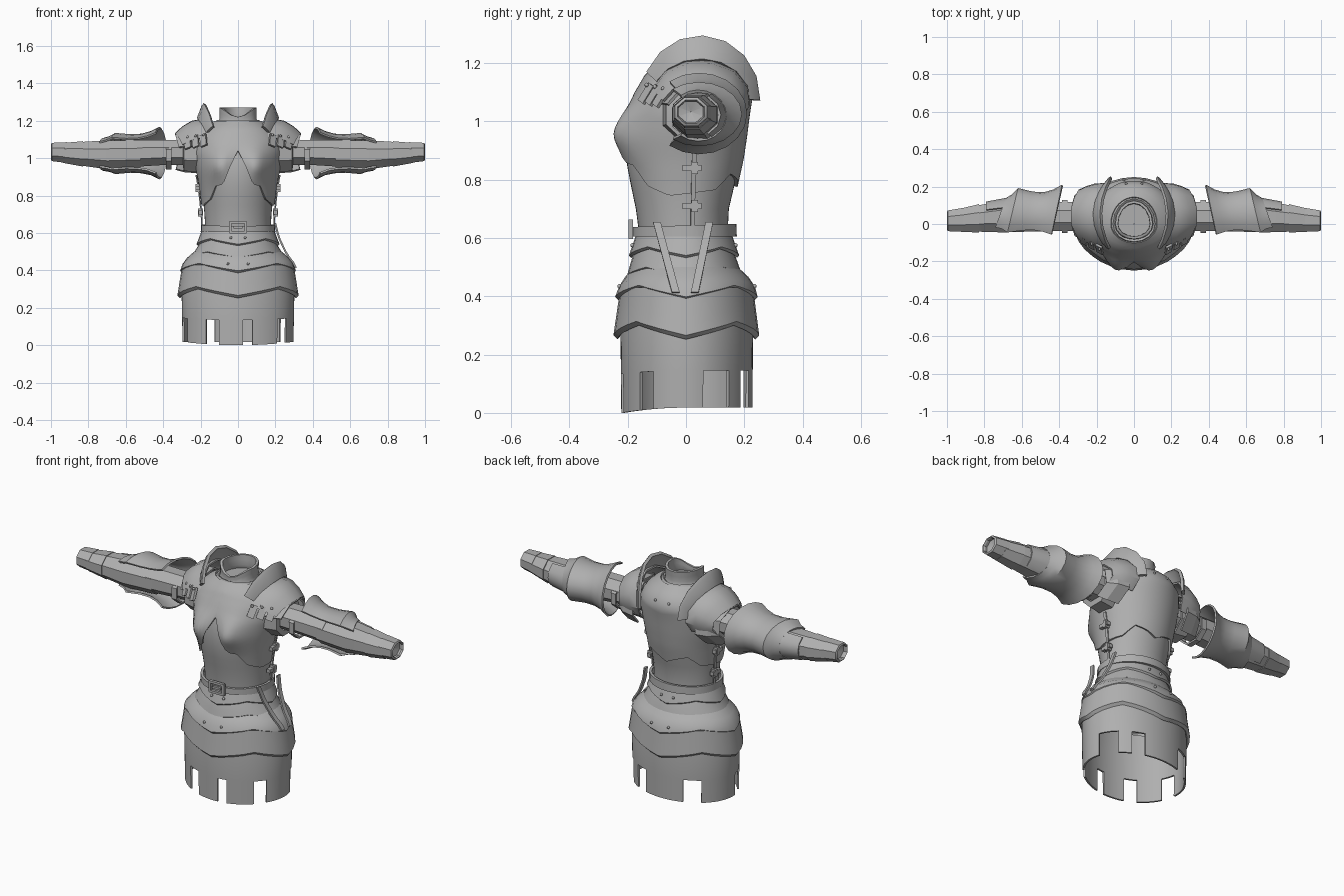
import bpy, bmesh
from math import sin, cos, acos, pi, radians, exp
from mathutils import Matrix, Vector, Euler

cube = bpy.data.objects.get("Cube")
if cube:
    bpy.data.objects.remove(cube)

steel = bpy.data.materials.new("steel_grey")
steel.use_nodes = True
steel.diffuse_color = (0.43, 0.43, 0.43, 1)
steel.node_tree.nodes["Principled BSDF"].inputs["Base Color"].default_value = (0.43, 0.43, 0.43, 1)


def finish(name, bm, angle=35):
    bmesh.ops.recalc_face_normals(bm, faces=bm.faces)
    mesh = bpy.data.meshes.new(name)
    bm.to_mesh(mesh)
    bm.free()
    mesh.shade_smooth()
    mesh.set_sharp_from_angle(angle=radians(angle))
    mesh.materials.append(steel)
    obj = bpy.data.objects.new(name, mesh)
    bpy.context.collection.objects.link(obj)
    return obj


def grid(name, rows, closed=True, thick=0.01, skip=None, angle=35):
    """Skin a list of equal-length point rows, then give the sheet thickness."""
    bm = bmesh.new()
    verts = [[bm.verts.new(p) for p in row] for row in rows]
    n = len(rows[0])
    for r in range(len(rows) - 1):
        for c in range(n if closed else n - 1):
            if skip and skip(r, c):
                continue
            d = (c + 1) % n
            bm.faces.new((verts[r][c], verts[r][d], verts[r + 1][d], verts[r + 1][c]))
    loose = [v for v in bm.verts if not v.link_faces]
    bmesh.ops.delete(bm, geom=loose, context='VERTS')
    bmesh.ops.recalc_face_normals(bm, faces=bm.faces)
    bmesh.ops.solidify(bm, geom=bm.faces[:], thickness=thick)
    return finish(name, bm, angle)


def box(name, loc, size, rot=(0, 0, 0)):
    bm = bmesh.new()
    bmesh.ops.create_cube(bm, size=1)
    bmesh.ops.scale(bm, vec=size, verts=bm.verts)
    bm.transform(Matrix.Translation(loc) @ Euler(rot).to_matrix().to_4x4())
    return finish(name, bm)


def rivet(name, loc):
    bm = bmesh.new()
    bmesh.ops.create_icosphere(bm, subdivisions=1, radius=0.008)
    bm.transform(Matrix.Translation(loc))
    return finish(name, bm, 60)


def lerp_table(table, key):
    """Piecewise linear lookup, rows are (key, values...)."""
    if key <= table[0][0]:
        return table[0][1:]
    for a, b in zip(table, table[1:]):
        if key <= b[0]:
            t = (key - a[0]) / (b[0] - a[0])
            return [u + (v - u) * t for u, v in zip(a[1:], b[1:])]
    return table[-1][1:]


def section(profile, phi, z, grow=0.0):
    """Point on a body profile (z, half width, front, back); phi 0 is front."""
    w, f, b = lerp_table(profile, z)
    depth = f if cos(phi) > 0 else b
    return Vector(((w + grow) * sin(phi), -(depth + grow) * cos(phi), z))


def shell(name, profile, lo, hi, rows=2, cols=32, grow=0.0, lip=0.0, thick=0.01, bump=None, skip=None):
    phis = [2 * pi * c / cols for c in range(cols)]
    pts = []
    if lip:
        pts.append([section(profile, p, lo(p), grow - lip) - Vector((0, 0, lip)) for p in phis])
    for r in range(rows + 1):
        t = r / rows
        pts.append([section(profile, p, lo(p) + (hi(p) - lo(p)) * t, grow) for p in phis])
    if bump:
        pts = [[bump(p) for p in row] for row in pts]
    return grid(name, pts, True, thick, skip)


def level(z):
    return lambda phi: z


def zigzag(z, amp):
    """Straight-sided wave with low points at front, back and both sides."""
    return lambda phi: z - amp * (1 - 2 * acos(max(-1, min(1, cos(4 * phi)))) / pi)


# Torso base
TORSO = [(.60, .18, .165, .148), (.70, .185, .178, .153), (.78, .193, .195, .172),
         (.87, .205, .212, .192), (.95, .222, .212, .204), (1.03, .235, .2, .214),
         (1.10, .228, .17, .226), (1.16, .185, .135, .2), (1.205, .11, .09, .13)]
shell("waist_plate", TORSO, level(.6), level(1.2), 12, 48, grow=-.006)


# Breastplate with shaped lower edge and two bust forms
EDGE = [(0, 1.04), (22, .86), (35, .85), (48, .78), (73, .745), (125, .765),
        (145, .82), (165, .80), (180, .775)]


def breast_edge(phi):
    deg = phi * 180 / pi
    return lerp_table(EDGE, min(deg, 360 - deg))[0]


def bust(p):
    if p.y < 0:
        p.y -= .05 * exp(-((abs(p.x) - .1) / .065) ** 2 - ((p.z - .96) / .08) ** 2)
    return p


shell("breastplate", TORSO, breast_edge, level(1.2), 16, 72, grow=.006, thick=.012, bump=bust)
for s in (-1, 1):
    rivet("back_rivet", section(TORSO, pi + s * .2, 1.13, .008))

# Neck collar with a notched front and a closed throat
NECK = [(1.16, .13, .105, .155), (1.195, .098, .08, .12), (1.27, .1, .082, .125)]
shell("neck_collar", NECK, level(1.16), lambda p: 1.27 - .05 * max(0, cos(p)) ** 3, 4, 16, thick=.014)
shell("collar_trim", NECK, level(1.175), level(1.205), 1, 16, grow=.014)
throat = [[section(NECK, 2 * pi * c / 24, 1.195) * k + Vector((0, 0, 1.195 * (1 - k)))
           for c in range(24)] for k in (1, .02)]
grid("throat_lining", throat, True, .006)

# Belt with buckle
BELT = [(.58, .19, .175, .165), (.65, .188, .175, .163)]
shell("belt", BELT, level(.605), lambda p: .643 - .005 * cos(p), 1, grow=.01, thick=.014)
for s in (-1, 1):
    box("buckle_side", (s * .042, -.19, .63), (.014, .016, .062))
    box("buckle_bar", (0, -.19, .63 + s * .027), (.09, .016, .013))
box("buckle_tongue", (0, -.192, .63), (.05, .012, .012))

# Overlapping hip plates and skirt
HIP1 = [(.53, .226, .199, .186), (.61, .195, .172, .158)]
HIP2 = [(.45, .262, .208, .2), (.53, .214, .186, .173), (.58, .19, .165, .15)]
HIP3 = [(.39, .312, .246, .248), (.45, .292, .224, .232), (.50, .235, .178, .178)]
HIP4 = [(.26, .325, .25, .252), (.43, .298, .225, .23)]
shell("hip_plate_top", HIP1, zigzag(.555, .015), level(.61), 2, lip=.008)
shell("hip_plate_upper", HIP2, zigzag(.485, .015), level(.57), 3, lip=.01)
shell("hip_plate_middle", HIP3, zigzag(.418, .02), level(.50), 3, lip=.014)
shell("hip_plate_lower", HIP4, zigzag(.29, .024), level(.43), 3, lip=.014)
SKIRT = [(0, .296, .222, .228), (.3, .302, .225, .23), (.4, .285, .21, .215)]
NOTCHES = [(-28, 7.5), (10, 7.5), (53, 8.5), (118, 13), (153, 9), (213, 10), (285, 8)]


def in_notch(r, c):
    mid = (c + .5) * 5
    return r == 0 and any(abs((mid - n + 180) % 360 - 180) < half for n, half in NOTCHES)


shell("skirt", SKIRT, lambda p: .018 - .018 * max(0, cos(p)) ** 2, level(.40), 3, 72, skip=in_notch)
for profile, z in ((HIP1, .575), (HIP3, .435)):
    for base in (0, pi):
        for s in (-1, 1):
            rivet("hip_rivet", section(profile, base + s * .18, z, .003))

# Two hanging straps on the left hip
HANG = [(.41, .316), (.44, .303), (.49, .264), (.58, .222), (.66, .202)]
for y_top, y_end in ((-.10, -.035), (.08, .03)):
    rows = []
    for k in range(9):
        t = k / 8
        z, y = .655 - .24 * t, y_top + (y_end - y_top) * t
        x = lerp_table(HANG, z)[0]
        rows.append([(x, y - .013, z), (x, y + .013, z)])
    grid("hip_strap", rows, False, .01)


def sleeve(name, s, rows, a0=None, a1=None, n=8, sweep=0.0, tuck=0.0, thick=.01, angle=35):
    """Tube or open arc around the arm; rows are (x, cy, cz, ry, rz)."""
    closed = a0 is None
    if closed:
        angles = [2 * pi * (k + .5) / n for k in range(n)]
    else:
        angles = [radians(a0 + (a1 - a0) * k / n) for k in range(n + 1)]
    pts = [[(s * (x + sweep * (1 - cos(a)) / 2 - tuck * cos(a) ** 2), cy + ry * cos(a), cz + rz * sin(a))
            for a in angles] for x, cy, cz, ry, rz in rows]
    return grid(name, pts, closed, thick, angle=angle)


for s in (-1, 1):
    # Arm tubes and forearm plates, closed a little inside the wrist
    sleeve("upper_arm", s, [(.2, .04, 1.03, .08, .07), (.4, .04, 1.03, .085, .072),
                            (.56, .042, 1.025, .088, .078)])
    sleeve("arm_cuff", s, [(.355, .04, 1.015, .096, .082), (.385, .04, 1.015, .096, .082)])
    sleeve("forearm_plate", s, [(.52, .042, 1.022, .088, .08), (.70, .04, 1.018, .092, .084),
                                (.85, .028, 1.024, .074, .067)])
    sleeve("wrist_plate", s, [(.83, .03, 1.023, .082, .073), (.935, .02, 1.028, .066, .058)])
    sleeve("hand_plate", s, [(.915, .022, 1.03, .069, .06), (.995, .017, 1.033, .06, .053),
                             (1.0, .017, 1.033, .05, .044)])
    sleeve("wrist_lining", s, [(.975, .017, 1.033, .055, .048), (.96, .017, 1.033, .001, .001)], thick=.004)

    # Flared elbow guard, open at the front, with a short tail plate behind
    sleeve("elbow_guard", s, [(.385, .045, 1.027, .165, .14), (.43, .045, 1.027, .14, .118),
                              (.48, .045, 1.025, .125, .106), (.54, .045, 1.025, .128, .103),
                              (.62, .045, 1.025, .147, .11), (.65, .045, 1.022, .115, .096),
                              (.685, .042, 1.02, .097, .088)], -128, 128, 14, sweep=.07)
    sleeve("elbow_tail", s, [(.66, .042, 1.02, .102, .09), (.79, .034, 1.022, .086, .076)], -60, 60, 4)

    # Shoulder guard: upright crest, domed cap, lower arm plate and armhole ring
    crest = []
    for ry, rz, lean in ((.205, .215, -.022), (.2, .2, -.01), (.168, .135, .015)):
        row = []
        for k in range(8):
            a = radians(-2 + 157 * k / 7)
            row.append((s * (.205 + lean - .06 * cos(a) ** 2), .05 + ry * cos(a), 1.08 + rz * sin(a)))
        crest.append(row)
    grid("shoulder_crest", crest, False, .016)
    sleeve("shoulder_cap", s, [(.19, .05, 1.08, .172, .135), (.25, .05, 1.075, .17, .128),
                               (.30, .05, 1.065, .155, .108), (.34, .05, 1.05, .135, .085)],
           -40, 165, 7, tuck=.045)
    sleeve("shoulder_lame", s, [(.22, .055, 1.03, .155, .125), (.29, .05, 1.03, .147, .12),
                                (.34, .045, 1.03, .115, .105)], -62, 163, 5, tuck=.025, angle=20)
    sleeve("armhole_ring", s, [(.21, .03, 1.03, .12, .115), (.29, .035, 1.03, .112, .106),
                               (.295, .035, 1.03, .085, .075)])
    for k in range(3):
        box("shoulder_tab", (s * (.185 + .042 * k), -.135 + .024 * k, 1.095 - .006 * k),
            (.038, .012, .07), (radians(-25), radians(s * 20), radians(s * 28)))
        rivet("shoulder_rivet", (s * (.185 + .042 * k), -.135 + .028 * k, 1.125 - .006 * k))

    # Side seam and its buckles
    seam = [[section(TORSO, s * (pi / 2 + d), .64 + .03 * k, .016) for d in (.1, .18)] for k in range(10)]
    grid("side_seam", seam, False, .006)
    for z in (.71, .84):
        x = section(TORSO, pi / 2, z).x + .014
        box("side_buckle", (s * x, .02, z), (.022, .065, .02))
        box("side_buckle_frame", (s * x, .03, z), (.026, .022, .042))
